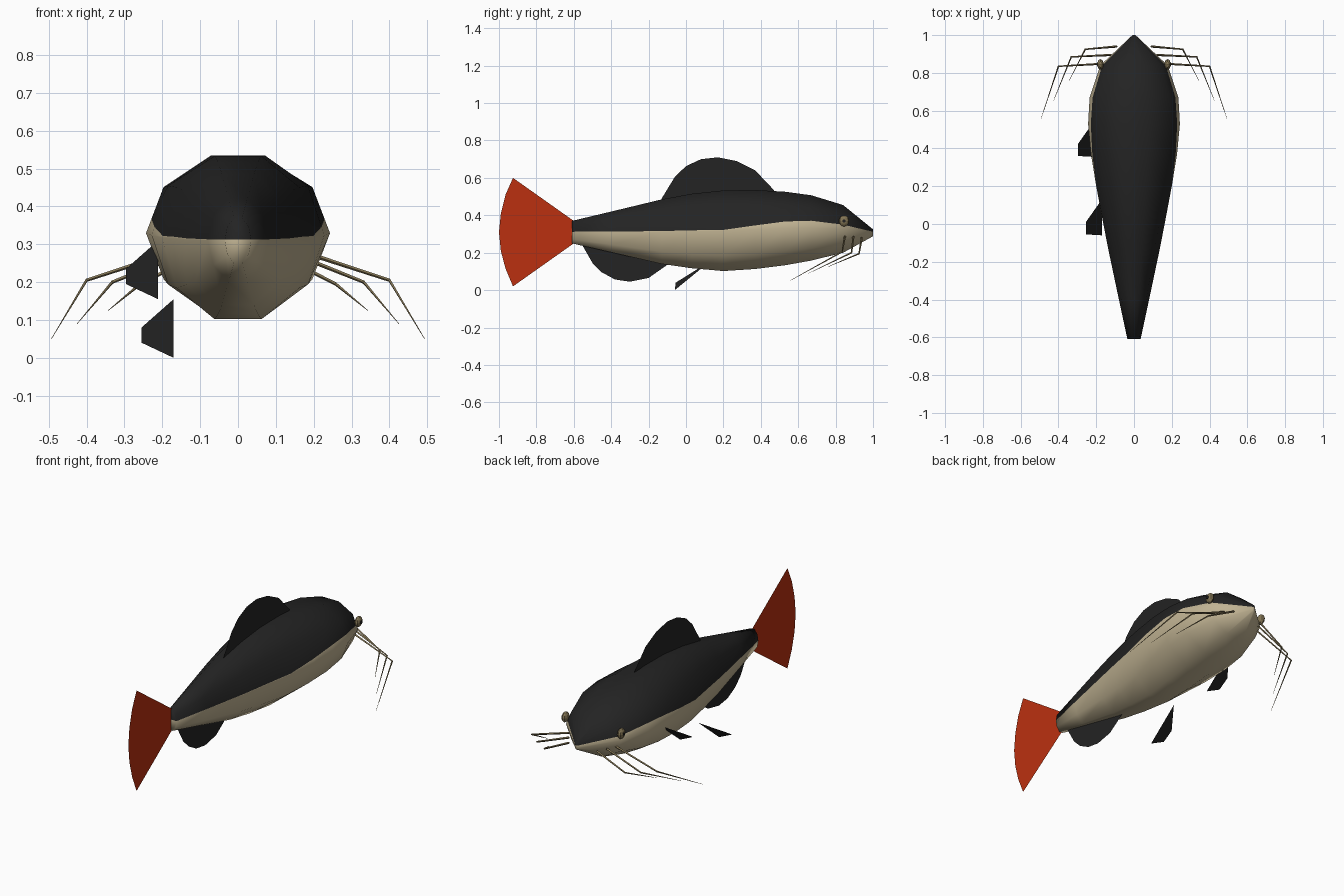
import bpy, bmesh, math
from mathutils import Vector

if "Cube" in bpy.data.objects:
    bpy.data.objects.remove(bpy.data.objects["Cube"])


def material(name, rgb):
    m = bpy.data.materials.new(name)
    m.diffuse_color = (*rgb, 1)
    m.use_nodes = True
    m.node_tree.nodes["Principled BSDF"].inputs["Base Color"].default_value = m.diffuse_color
    return m


BLACK = material("charcoal", (0.017, 0.017, 0.017))
TAN = material("belly tan", (0.53, 0.45, 0.29))
RED = material("tail red", (0.50, 0.030, 0.005))
BROWN = material("barbel brown", (0.23, 0.18, 0.09))


def make_object(name, verts, faces, mats, indices=None, smooth=False):
    me = bpy.data.meshes.new(name)
    me.from_pydata(verts, [], faces)
    for m in mats:
        me.materials.append(m)
    for i, p in enumerate(me.polygons):
        p.use_smooth = smooth
        p.material_index = indices[i] if indices else 0
    ob = bpy.data.objects.new(name, me)
    bpy.context.collection.objects.link(ob)
    return ob


# Body: lofted ten-sided rings with an extra point each side on the colour line
# y, half width, bottom z, top z, colour line z
STATIONS = [
    (-0.61, 0.035, 0.250, 0.370, 0.312), (-0.40, 0.080, 0.202, 0.420, 0.312),
    (-0.13, 0.137, 0.140, 0.485, 0.314), (0.03, 0.168, 0.117, 0.515, 0.318),
    (0.20, 0.200, 0.102, 0.533, 0.322), (0.37, 0.228, 0.113, 0.535, 0.346),
    (0.53, 0.243, 0.133, 0.526, 0.367), (0.67, 0.235, 0.158, 0.507, 0.371),
    (0.84, 0.178, 0.200, 0.455, 0.350), (1.00, 0.008, 0.288, 0.325, 0.312),
]


def ring(y, w, z0, z1, line):
    zc, r = (z0 + z1) / 2, (z1 - z0) / 2 / math.sin(math.radians(72))
    pts = [(w * math.cos(k * math.pi / 5), y, zc + r * math.sin(k * math.pi / 5))
           for k in range(10)]
    t = min(0.95, max(0.03, (line - zc) / (r * math.sin(math.pi / 5))))
    right = Vector(pts[0]).lerp(Vector(pts[1]), t)
    left = Vector(pts[5]).lerp(Vector(pts[4]), t)
    return [pts[0], right, *pts[1:5], left, *pts[5:]]


verts, faces, colours = [], [], []
for s in STATIONS:
    verts += ring(*s)
for i in range(len(STATIONS) - 1):
    for k in range(12):
        a, b = i * 12 + k, i * 12 + (k + 1) % 12
        faces.append((a, b, b + 12, a + 12))
        colours.append(0 if 1 <= k < 6 else 1)
last = 12 * (len(STATIONS) - 1)
upper, lower = [1, 2, 3, 4, 5, 6], [6, 7, 8, 9, 10, 11, 0, 1]
for base in (0, last):
    for ids, c in ((upper, 0), (lower, 1)):
        f = [base + k for k in ids]
        faces.append(f[::-1] if base == 0 else f)
        colours.append(c)
body = make_object("body", verts, faces, [BLACK, TAN], colours, True)
bm = bmesh.new()
bm.from_mesh(body.data)
bmesh.ops.recalc_face_normals(bm, faces=bm.faces)
bm.to_mesh(body.data)
bm.free()


# Fins on the centre plane
def flat_fin(name, outline, mat):
    make_object(name, [(0, y, z) for y, z in outline],
                [list(range(len(outline)))], [mat])


flat_fin("dorsal_fin", [(-0.14, 0.47), (-0.13, 0.49), (-0.06, 0.605), (0.0, 0.663),
                        (0.08, 0.70), (0.17, 0.71), (0.27, 0.69), (0.37, 0.64),
                        (0.47, 0.535), (0.47, 0.50)], BLACK)
flat_fin("anal_fin", [(-0.56, 0.25), (-0.50, 0.145), (-0.45, 0.095), (-0.38, 0.057),
                      (-0.30, 0.045), (-0.20, 0.065), (-0.10, 0.135), (-0.12, 0.20)], BLACK)
flat_fin("tail_fin", [(-0.60, 0.37), (-0.925, 0.60), (-0.965, 0.51), (-0.99, 0.41),
                      (-1.0, 0.31), (-0.99, 0.21), (-0.965, 0.115), (-0.925, 0.02),
                      (-0.60, 0.25)], RED)

# Paired fins, both on the same flank
FIN = [(-0.17, 0.13, 0.155), (-0.255, 0.01, 0.08),
       (-0.255, -0.055, 0.04), (-0.17, -0.06, 0.0)]
for name, off in (("pelvic_fin", (0, 0, 0)), ("pectoral_fin", (-0.041, 0.415, 0.155))):
    make_object(name, [Vector(p) + Vector(off) for p in FIN], [(0, 1, 2, 3)], [BLACK])

# Barbels: root, bend and tip
BARBELS = [
    ((0.14, 0.85, 0.29), (0.40, 0.835, 0.205), (0.493, 0.555, 0.05)),
    ((0.12, 0.895, 0.285), (0.332, 0.885, 0.20), (0.425, 0.655, 0.09)),
    ((0.09, 0.94, 0.28), (0.258, 0.925, 0.195), (0.343, 0.76, 0.125)),
]


def barbel(name, path):
    pts, vs, fs = [Vector(p) for p in path], [], []
    for i, (p, r) in enumerate(zip(pts, (0.006, 0.0045, 0.0008))):
        d = (pts[min(i + 1, 2)] - pts[max(i - 1, 0)]).normalized()
        u = d.cross(Vector((0, 0, 1))).normalized()
        v = u.cross(d)
        vs += [p + r * (u * math.cos(a) + v * math.sin(a))
               for a in (k * math.pi / 2 for k in range(4))]
    for i in range(2):
        for k in range(4):
            a, b = i * 4 + k, i * 4 + (k + 1) % 4
            fs.append((a, a + 4, b + 4, b))
    fs += [(0, 1, 2, 3), (11, 10, 9, 8)]
    make_object(name, vs, fs, [BROWN])


def eye(name, side):
    # Low-poly flattened ball with a dark pupil plate
    bpy.ops.mesh.primitive_uv_sphere_add(segments=10, ring_count=6, radius=1,
                                         location=(side * 0.178, 0.845, 0.37))
    ob = bpy.context.object
    ob.name = name
    ob.scale = (0.017, 0.028, 0.03)
    ob.data.materials.append(BROWN)
    bpy.ops.mesh.primitive_cylinder_add(vertices=8, radius=0.009, depth=0.004,
                                        location=(side * 0.195, 0.845, 0.37),
                                        rotation=(0, math.pi / 2, 0))
    pupil = bpy.context.object
    pupil.name = name + "_pupil"
    pupil.data.materials.append(BLACK)


for side, label in ((1, "right"), (-1, "left")):
    for n, path in enumerate(BARBELS, 1):
        barbel(f"{label}_barbel_{n}", [(side * x, y, z) for x, y, z in path])
    eye(f"{label}_eye", side)
